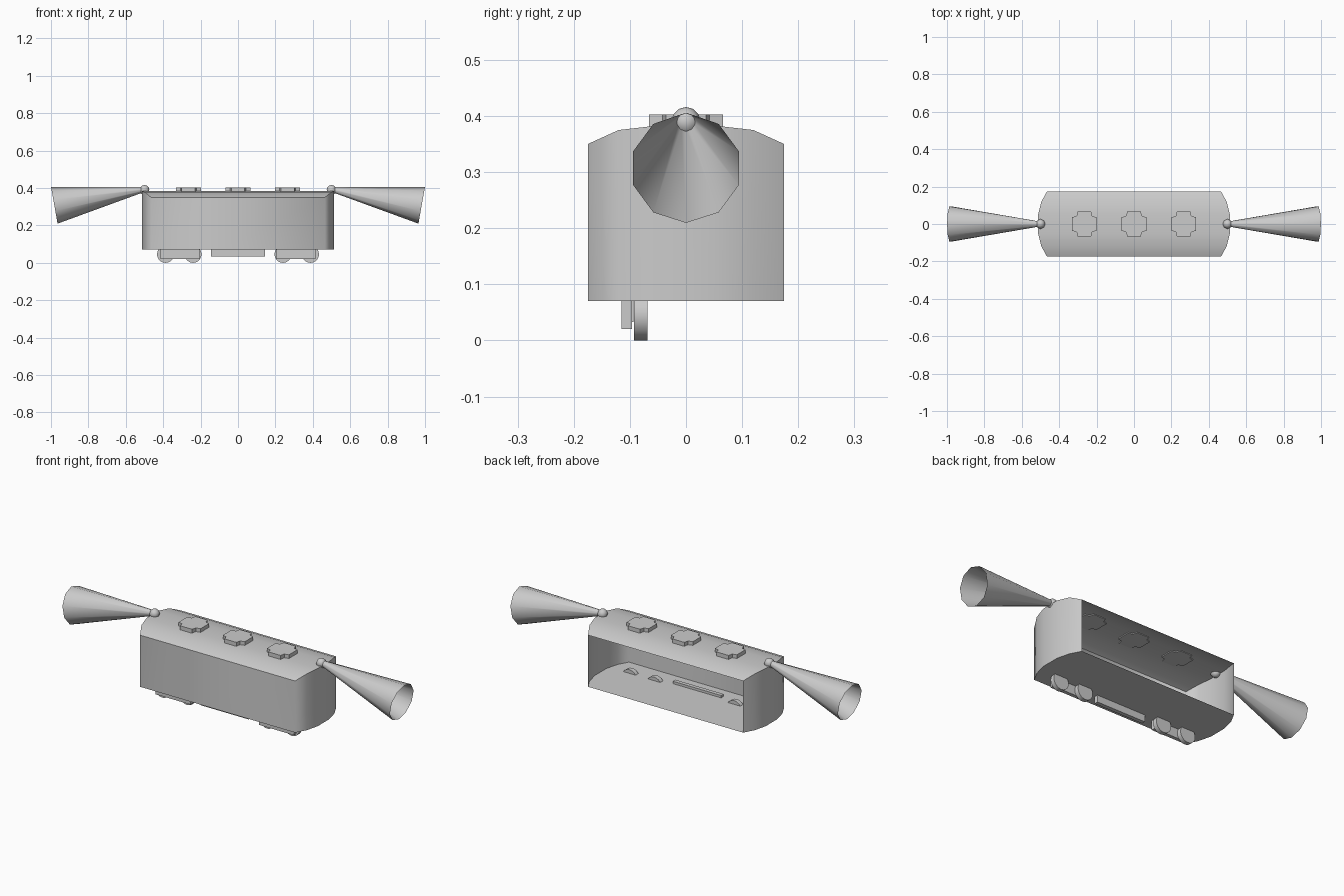
import bpy, bmesh, math
from mathutils import Vector, Matrix

cube = bpy.data.objects.get("Cube")
if cube:
    bpy.data.objects.remove(cube)

grey = bpy.data.materials.new("plain grey")
colour = (0.6, 0.6, 0.6, 1)
grey.diffuse_color = colour
grey.use_nodes = True
grey.node_tree.nodes["Principled BSDF"].inputs["Base Color"].default_value = colour


def finish(name, bm, angle=None):
    mesh = bpy.data.meshes.new(name)
    bm.to_mesh(mesh)
    bm.free()
    mesh.materials.append(grey)
    obj = bpy.data.objects.new(name, mesh)
    bpy.context.collection.objects.link(obj)
    if angle:
        bpy.ops.object.select_all(action='DESELECT')
        obj.select_set(True)
        bpy.context.view_layer.objects.active = obj
        bpy.ops.object.shade_smooth_by_angle(angle=math.radians(angle))


def box(name, x, y, z):
    bm = bmesh.new()
    bmesh.ops.create_cube(bm, size=1)
    for v in bm.verts:
        for i, span in enumerate((x, y, z)):
            v.co[i] = span[0] if v.co[i] < 0 else span[1]
    finish(name, bm)


# Wagon shell: rows of (y, half length, roof height), open along the back
FLOOR = 0.07
half = [(0.175, 0.465, 0.35), (0.12, 0.495, 0.375), (0.05, 0.513, 0.383)]
rows = [(-y, w, z) for y, w, z in half] + half[::-1]
bm = bmesh.new()
bands = []
for y, w, z in rows:
    bands.append([bm.verts.new(p) for p in
                  ((-w, y, FLOOR), (w, y, FLOOR), (w, y, z), (-w, y, z))])
for a, b in zip(bands, bands[1:]):
    bm.faces.new((a[1], a[0], b[0], b[1]))   # floor
    bm.faces.new((a[3], a[2], b[2], b[3]))   # roof
    bm.faces.new((a[2], a[1], b[1], b[2]))   # left end
    bm.faces.new((a[0], a[3], b[3], b[0]))   # right end
# Front wall in two panels with a seam
a = bands[0]
SEAM = -0.104
low, high = (bm.verts.new((SEAM, a[0].co.y, z)) for z in (FLOOR, rows[0][2]))
bm.faces.new((a[0], low, high, a[3]))
bm.faces.new((low, a[1], a[2], high))
finish("wagon_shell", bm, 70)

# Cross shaped roof hatches
R, ARM = 0.066, 0.036
for name, cx in (("right", -0.265), ("middle", 0), ("left", 0.265)):
    bm = bmesh.new()
    ring = []
    for k in range(4):
        turn = Matrix.Rotation(k * math.pi / 2, 3, 'Z')
        for p in ((R, -ARM, 0.378), (R, ARM, 0.378), (ARM + 0.006, ARM + 0.006, 0.378)):
            ring.append(bm.verts.new(turn @ Vector(p) + Vector((cx, 0, 0))))
    face = bm.faces.new(ring)
    top = bmesh.ops.extrude_face_region(bm, geom=[face])
    for v in top["geom"]:
        if isinstance(v, bmesh.types.BMVert):
            v.co.z = 0.403
    bmesh.ops.recalc_face_normals(bm, faces=bm.faces)
    finish(name + "_roof_hatch", bm)

# Horns with open mouths, and their ball joints
for name, s in (("left", 1), ("right", -1)):
    start, end = Vector((s * 0.505, 0, 0.392)), Vector((s * 0.982, 0, 0.307))
    axis = (end - start).normalized()
    side = Vector((0, 1, 0))
    up = side.cross(axis)
    bm = bmesh.new()
    rings = []
    for centre, r in ((start, 0.014), (end, 0.099)):
        rings.append([bm.verts.new(centre + r * (up * math.cos(t) + side * math.sin(t)))
                      for t in (k * math.tau / 10 for k in range(10))])
    for k in range(10):
        n = (k + 1) % 10
        bm.faces.new((rings[0][k], rings[0][n], rings[1][n], rings[1][k]))
    finish(name + "_horn", bm, 40)

    bm = bmesh.new()
    bmesh.ops.create_uvsphere(bm, u_segments=8, v_segments=6, radius=0.026,
                              matrix=Matrix.Translation((s * 0.5, 0, 0.39)))
    finish(name + "_horn_joint", bm, 50)

# Wheels and side frames along the front edge
for side, s in (("left", 1), ("right", -1)):
    for place, x in (("inner", 0.24), ("outer", 0.388)):
        bm = bmesh.new()
        bmesh.ops.create_cone(bm, cap_ends=True, segments=20, radius1=0.045,
                              radius2=0.045, depth=0.024,
                              matrix=Matrix.Translation((s * x, -0.081, 0.045))
                              @ Matrix.Rotation(math.pi / 2, 4, 'X'))
        finish(f"{side}_{place}_wheel", bm, 40)
    box(side + "_wheel_frame", sorted((s * 0.205, s * 0.415)), (-0.115, -0.096), (0.02, FLOOR))
box("underfloor_box", (-0.145, 0.145), (-0.115, -0.094), (0.033, 0.083))
